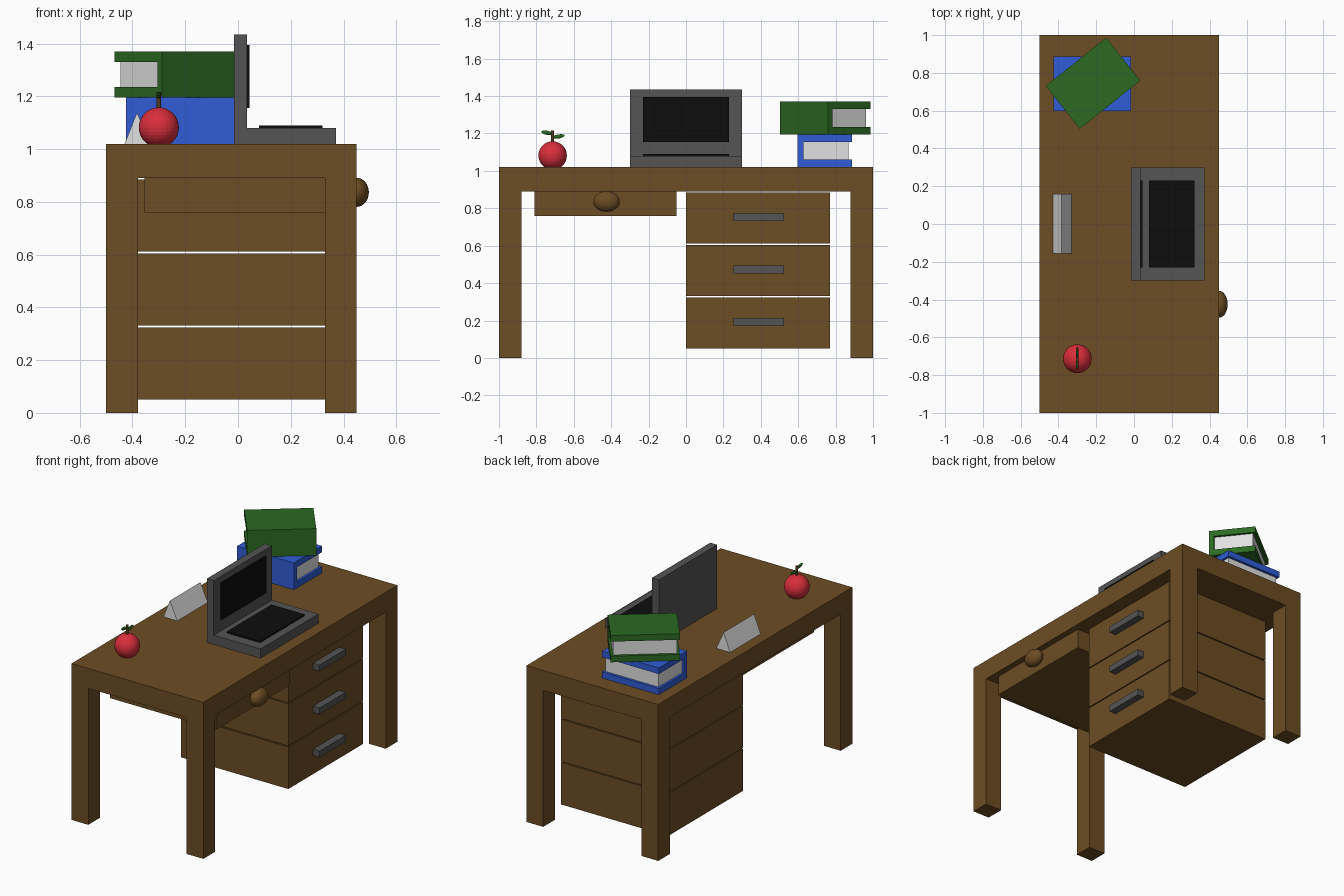
import bpy
import bmesh
from math import radians
from mathutils import Matrix, Vector

cube = bpy.data.objects.get("Cube")
if cube:
    bpy.data.objects.remove(cube, do_unlink=True)


def material(name, r, g, b):
    m = bpy.data.materials.new(name)
    m.use_nodes = True
    m.diffuse_color = (r, g, b, 1)
    m.node_tree.nodes["Principled BSDF"].inputs["Base Color"].default_value = (r, g, b, 1)
    return m


WOOD = material("brown wood", 0.15, 0.074, 0.017)
GREY = material("dark grey", 0.089, 0.089, 0.089)
BLACK = material("black", 0.004, 0.004, 0.004)
BLUE = material("blue cover", 0.03, 0.107, 0.68)
GREEN = material("green cover", 0.025, 0.144, 0.016)
PAPER = material("paper white", 0.75, 0.75, 0.75)
RED = material("apple red", 0.7, 0.027, 0.045)
STEM = material("stem brown", 0.09, 0.045, 0.012)


def finish(name, bm, mat):
    bmesh.ops.recalc_face_normals(bm, faces=bm.faces)
    mesh = bpy.data.meshes.new(name)
    bm.to_mesh(mesh)
    bm.free()
    mesh.materials.append(mat)
    ob = bpy.data.objects.new(name, mesh)
    bpy.context.collection.objects.link(ob)
    return ob


def box(name, mat, x, y, z):
    """Box from (min, max) ranges on each axis."""
    bm = bmesh.new()
    bmesh.ops.create_cube(bm, size=1)
    size = [r[1] - r[0] for r in (x, y, z)]
    mid = [(r[1] + r[0]) / 2 for r in (x, y, z)]
    bm.transform(Matrix.Translation(mid) @ Matrix.Diagonal((*size, 1)))
    return finish(name, bm, mat)


def ball(name, mat, centre, radii, tilt=0, segments=32):
    bm = bmesh.new()
    bmesh.ops.create_uvsphere(bm, u_segments=segments, v_segments=segments // 2, radius=1)
    bm.transform(Matrix.Translation(centre) @ Matrix.Rotation(radians(tilt), 4, "X")
                 @ Matrix.Diagonal((*radii, 1)))
    return finish(name, bm, mat)


# Desk top and legs
TOP = 1.02
box("desk_top", WOOD, (-0.5, 0.45), (-1, 1), (0.89, TOP))
for side, x in (("back", -0.5), ("front", 0.33)):
    for end, y in (("right", -1), ("left", 0.88)):
        box(f"{side}_{end}_leg", WOOD, (x, x + 0.12), (y, y + 0.12), (0, 0.89))

# Stack of three drawers with bar handles
for i in range(3):
    z = 0.05 + 0.2805 * i
    box(f"cabinet_drawer_{i + 1}", WOOD, (-0.41, 0.363), (0, 0.77), (z, z + 0.274))
    box(f"drawer_handle_{i + 1}", GREY, (0.363, 0.41), (0.255, 0.525),
        (z + 0.121, z + 0.163))

# Wide drawer with a round knob
box("centre_drawer", WOOD, (-0.355, 0.41), (-0.81, -0.05), (0.76, 0.89))
ball("drawer_knob", WOOD, (0.45, -0.425, 0.836), (0.046, 0.071, 0.055))

# Laptop
box("laptop_base", GREY, (0.035, 0.372), (-0.3, 0.3), (TOP, 1.08))
box("laptop_lid", GREY, (-0.015, 0.035), (-0.3, 0.3), (TOP, 1.435))
box("laptop_screen", BLACK, (0.035, 0.044), (-0.23, 0.23), (1.155, 1.395))
box("laptop_keyboard", BLACK, (0.08, 0.32), (-0.23, 0.23), (1.08, 1.0895))


# Books: two covers, a spine and recessed pages
def book(name, mat, centre, angle):
    w, d, h, t = 0.205, 0.145, 0.175, 0.04
    parts = [
        box(f"{name}_bottom_cover", mat, (-w, w), (-d, d), (0, t)),
        box(f"{name}_top_cover", mat, (-w, w), (-d, d), (h - t, h)),
        box(f"{name}_spine", mat, (-w, w), (-d, -d + 0.03), (t, h - t)),
        box(f"{name}_pages", PAPER, (-w + 0.015, w - 0.015), (-d + 0.03, d - 0.017),
            (t, h - t)),
    ]
    for ob in parts:
        ob.data.transform(Matrix.Translation(centre)
                          @ Matrix.Rotation(radians(angle), 4, "Z"))


book("lower_book", BLUE, (-0.22, 0.742, TOP), 0)
book("upper_book", GREEN, (-0.217, 0.745, TOP + 0.175), 38.5)

# Folded name card
bm = bmesh.new()
tri = bm.faces.new([bm.verts.new((x, -0.155, z))
                    for x, z in ((-0.43, TOP), (-0.33, TOP), (-0.383, 1.138))])
ext = bmesh.ops.extrude_face_region(bm, geom=[tri], use_keep_orig=True)
bmesh.ops.translate(bm, vec=Vector((0, 0.315, 0)),
                    verts=[v for v in ext["geom"] if isinstance(v, bmesh.types.BMVert)])
finish("name_card", bm, PAPER)

# Apple with stem and two leaves
ball("apple", RED, (-0.3, -0.713, 1.082), (0.076, 0.076, 0.076))
bm = bmesh.new()
bmesh.ops.create_cone(bm, cap_ends=True, segments=12, radius1=0.008, radius2=0.008, depth=0.075)
bm.transform(Matrix.Translation((-0.3, -0.713, 1.178)))
finish("apple_stem", bm, STEM)
ball("apple_leaf_right", GREEN, (-0.3, -0.743, 1.204), (0.007, 0.031, 0.011), -10, 16)
ball("apple_leaf_left", GREEN, (-0.3, -0.682, 1.184), (0.007, 0.033, 0.011), 10, 16)
